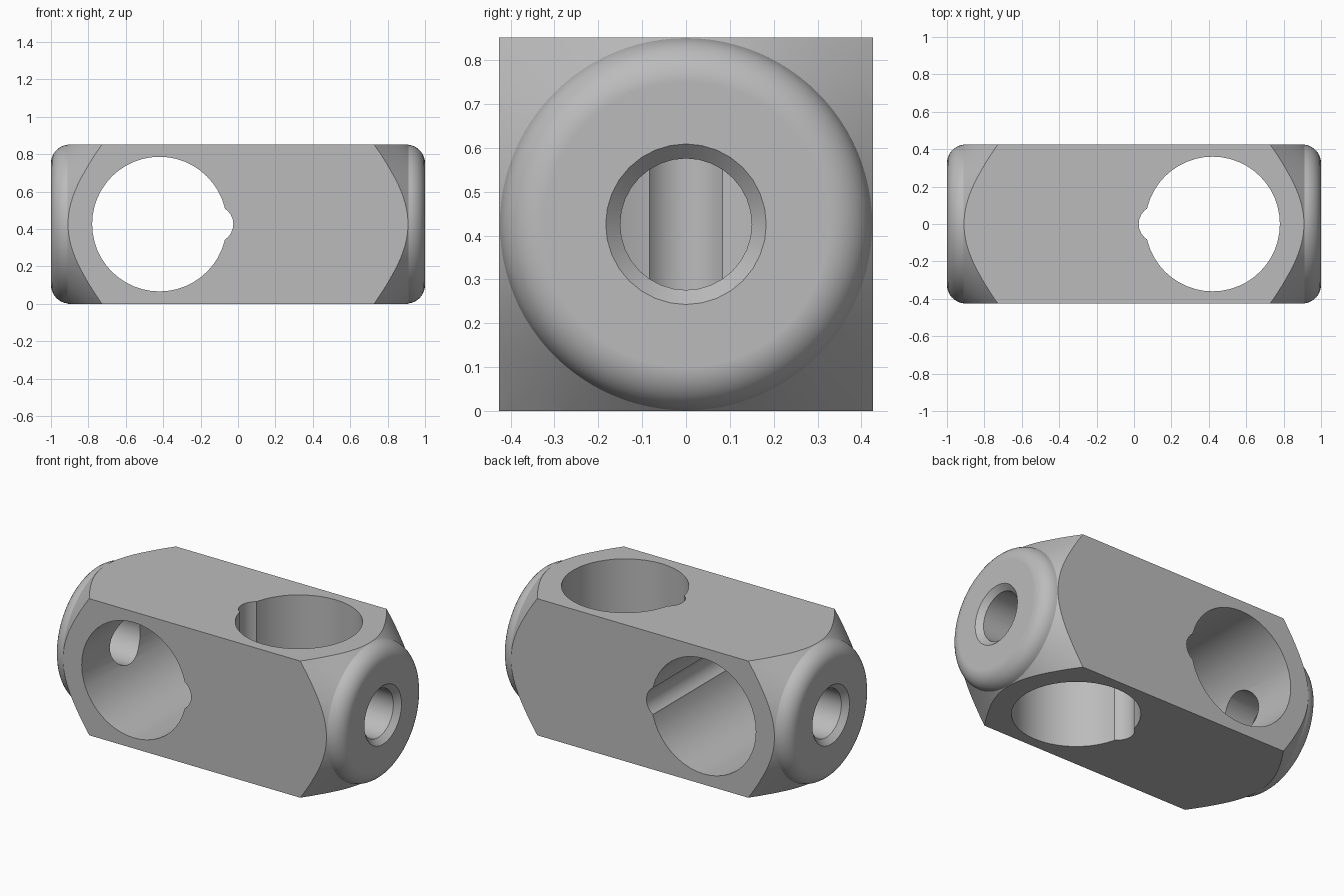
import bpy, bmesh, math
from mathutils import Matrix

if "Cube" in bpy.data.objects:
    bpy.data.objects.remove(bpy.data.objects["Cube"])

HALF = 0.426          # half thickness of the square bar
ZC = HALF             # height of the bar axis


def finish(name, bm, hidden=False):
    bmesh.ops.recalc_face_normals(bm, faces=bm.faces)
    me = bpy.data.meshes.new(name)
    bm.to_mesh(me)
    bm.free()
    ob = bpy.data.objects.new(name, me)
    bpy.context.collection.objects.link(ob)
    ob.hide_render = hidden
    return ob


def lathe(name, profile, axis, centre, sides):
    """Closed solid turned about an axis from (along, radius) pairs."""
    bm = bmesh.new()
    rings = []
    for t, r in profile:
        ring = []
        for i in range(sides):
            a = 2 * math.pi * i / sides
            c, s = r * math.cos(a), r * math.sin(a)
            co = {'X': (t, c, s), 'Y': (c, t, s), 'Z': (c, s, t)}[axis]
            ring.append(bm.verts.new([p + q for p, q in zip(co, centre)]))
        rings.append(ring)
    for a, b in zip(rings, rings[1:]):
        for i in range(sides):
            j = (i + 1) % sides
            bm.faces.new((a[i], a[j], b[j], b[i]))
    bm.faces.new(rings[0])
    bm.faces.new(rings[-1])
    return finish(name, bm, True)


def boolean(ob, cutter, op):
    m = ob.modifiers.new(cutter.name, 'BOOLEAN')
    m.operation, m.object, m.solver = op, cutter, 'EXACT'
    bpy.context.view_layer.objects.active = ob
    bpy.ops.object.modifier_apply(modifier=m.name)
    bpy.data.objects.remove(cutter)


# square bar
bm = bmesh.new()
bmesh.ops.create_cube(bm, size=2, matrix=Matrix.Translation((0, 0, ZC))
                      @ Matrix.Diagonal((1.1, HALF, HALF, 1)))
block = finish("clamp_block", bm)

# turned ends: rounded rim, then a cone that trims the bar corners
end = [(0.63, 0.70), (0.73, 0.60), (0.82, 0.51)]
for k in range(9):
    a = math.radians(84 * (1 - k / 8))
    end.append((0.9 + 0.1 * math.cos(a), 0.325 + 0.1 * math.sin(a)))
boolean(block, lathe("end_turning", [(-t, r) for t, r in reversed(end)] + end,
                     'X', (0, 0, ZC), 96), 'INTERSECT')

# two crossing main bores, each with a small groove on the inner side
for side, axis in ((-1, 'Y'), (1, 'Z')):
    for name, x, r, n in (("main_bore", 0.42, 0.36, 48), ("groove", 0.125, 0.1, 24)):
        boolean(block, lathe(name, [(-1, r), (1, r)], axis,
                             (side * x, 0, ZC), n), 'DIFFERENCE')

# countersunk screw hole in each end
for side in (-1, 1):
    prof = [(0.42, 0.15), (0.967, 0.15), (1.0, 0.183), (1.05, 0.233)]
    boolean(block, lathe("screw_hole", [(side * t, r) for t, r in prof],
                         'X', (0, 0, ZC), 32), 'DIFFERENCE')

# colour and shading
mat = bpy.data.materials.new("metal_grey")
mat.diffuse_color = (0.5, 0.5, 0.5, 1)
mat.use_nodes = True
mat.node_tree.nodes["Principled BSDF"].inputs["Base Color"].default_value = mat.diffuse_color
block.data.materials.clear()
block.data.materials.append(mat)
for p in block.data.polygons:
    p.material_index = 0
bpy.ops.object.select_all(action='DESELECT')
block.select_set(True)
bpy.context.view_layer.objects.active = block
bpy.ops.object.shade_smooth_by_angle(angle=math.radians(30))
w = block.modifiers.new("weighted", 'WEIGHTED_NORMAL')
w.keep_sharp = True
